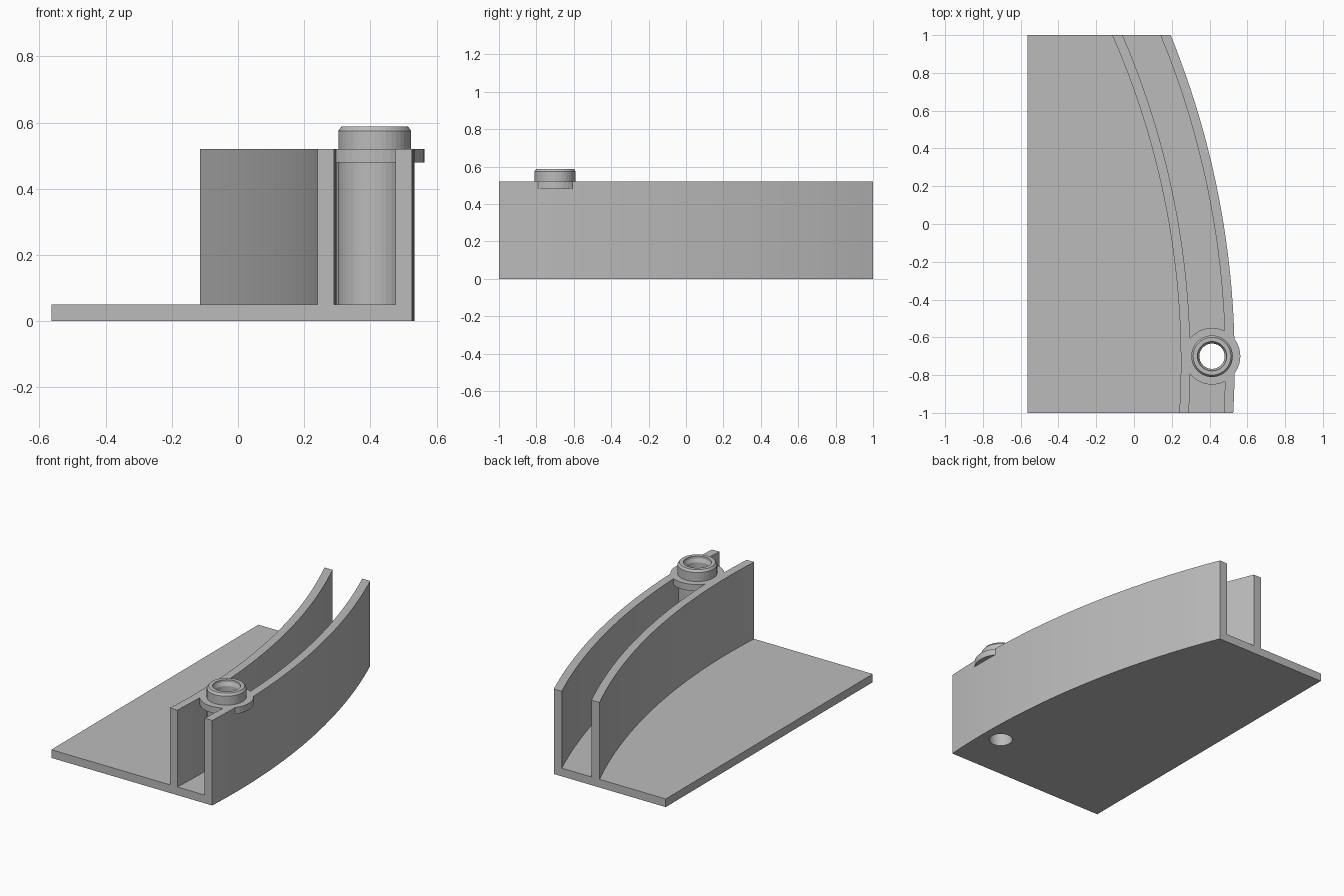
import bpy, bmesh, math

cube = bpy.data.objects.get("Cube")
if cube:
    bpy.data.objects.remove(cube, do_unlink=True)

grey = bpy.data.materials.new("plain_grey")
grey.use_nodes = True
colour = (0.5, 0.5, 0.5, 1)
grey.diffuse_color = colour
grey.node_tree.nodes["Principled BSDF"].inputs["Base Color"].default_value = colour

# Shared layout
ARC_X, ARC_Y, OUTER_R = -4.067, -0.733, 4.6
WALL, GAP = 0.05, 0.235
FLOOR, TOP = 0.05, 0.52
POST = (0.413, -0.7)
STEPS = 28


def arc(radius):
    """Points of a concentric arc, cut square at both ends."""
    ys = [-1 + 2 * i / STEPS for i in range(STEPS + 1)]
    return [(ARC_X + math.sqrt(radius ** 2 - (y - ARC_Y) ** 2), y) for y in ys]


def finish(name, bm):
    bmesh.ops.recalc_face_normals(bm, faces=bm.faces)
    mesh = bpy.data.meshes.new(name)
    bm.to_mesh(mesh)
    bm.free()
    mesh.materials.append(grey)
    obj = bpy.data.objects.new(name, mesh)
    bpy.context.collection.objects.link(obj)
    return obj


def prism(name, outline, z0, z1):
    bm = bmesh.new()
    face = bm.faces.new([bm.verts.new((x, y, z0)) for x, y in outline])
    new = bmesh.ops.extrude_face_region(bm, geom=[face])["geom"]
    bmesh.ops.translate(bm, vec=(0, 0, z1 - z0),
                        verts=[v for v in new if isinstance(v, bmesh.types.BMVert)])
    return finish(name, bm)


def lathe(name, profile, sides=40):
    """Closed solid from (radius, height) pairs around the post axis."""
    bm = bmesh.new()
    rings = []
    for r, z in profile:
        angles = [2 * math.pi * i / sides for i in range(sides)]
        rings.append([bm.verts.new((POST[0] + r * math.cos(a),
                                    POST[1] + r * math.sin(a), z)) for a in angles])
    for low, high in zip(rings, rings[1:]):
        for i in range(sides):
            j = (i + 1) % sides
            bm.faces.new((low[i], low[j], high[j], high[i]))
    bm.faces.new(rings[0])
    bm.faces.new(rings[-1])
    return finish(name, bm)


def combine(target, tool, operation):
    mod = target.modifiers.new("combine", "BOOLEAN")
    mod.operation = operation
    mod.solver = "EXACT"
    mod.object = tool
    bpy.context.view_layer.objects.active = target
    bpy.ops.object.modifier_apply(modifier=mod.name)
    bpy.data.objects.remove(tool, do_unlink=True)


# Floor plate with one curved side
body = prism("curved_channel_base", arc(OUTER_R) + [(-0.563, 1), (-0.563, -1)], 0, FLOOR)

# Two concentric walls
for name, r in (("outer_wall", OUTER_R), ("inner_wall", OUTER_R - GAP)):
    wall = prism(name, arc(r) + arc(r - WALL)[::-1], 0, TOP)
    combine(body, wall, "UNION")

# Collar flush with the wall tops, and chamfered post
combine(body, lathe("collar", [(0.15, 0.48), (0.15, TOP)]), "UNION")
combine(body, lathe("post", [(0.11, 0.02), (0.11, 0.575), (0.1, 0.588)]), "UNION")

# Through hole with a widened mouth
combine(body, lathe("hole", [(0.067, -0.1), (0.067, 0.555), (0.077, 0.575),
                             (0.081, 0.7)]), "DIFFERENCE")
